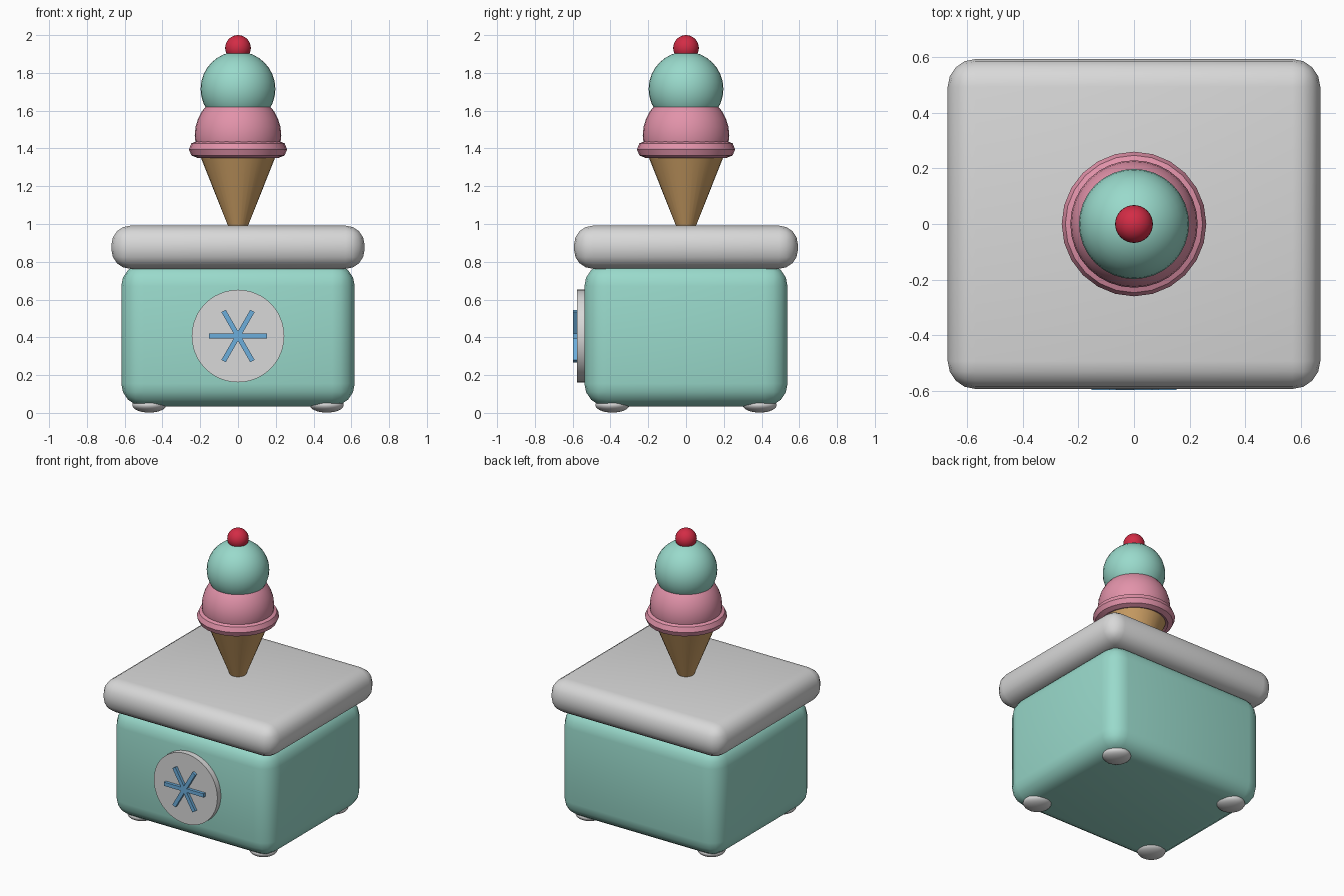
import bpy
import math

if "Cube" in bpy.data.objects:
    bpy.data.objects.remove(bpy.data.objects["Cube"], do_unlink=True)


def material(name, r, g, b):
    mat = bpy.data.materials.new(name)
    mat.use_nodes = True
    mat.diffuse_color = (r, g, b, 1)
    mat.node_tree.nodes["Principled BSDF"].inputs["Base Color"].default_value = (r, g, b, 1)
    return mat


MINT = material("mint", 0.32, 0.70, 0.60)
WHITE = material("soft_white", 0.69, 0.69, 0.69)
PINK = material("pink", 0.76, 0.29, 0.40)
WAFER = material("wafer", 0.61, 0.35, 0.13)
RED = material("cherry_red", 0.65, 0.025, 0.06)
BLUE = material("ice_blue", 0.15, 0.42, 0.71)


def finish(name, mat, smooth=True):
    obj = bpy.context.object
    obj.name = name
    obj.data.materials.clear()
    obj.data.materials.append(mat)
    if smooth:
        bpy.ops.object.shade_smooth_by_angle(angle=math.radians(35))
    return obj


def box(name, mat, loc, size, bevel=0.0, rot=(0, 0, 0)):
    bpy.ops.mesh.primitive_cube_add(size=1, location=loc, rotation=rot)
    obj = bpy.context.object
    obj.scale = size
    bpy.ops.object.transform_apply(location=False, rotation=False, scale=True)
    if bevel:
        mod = obj.modifiers.new("rounding", "BEVEL")
        mod.width = bevel
        mod.segments = 4
        bpy.ops.object.modifier_apply(modifier=mod.name)
    return finish(name, mat, bevel > 0)


def ball(name, mat, loc, radius, squash=1.0):
    bpy.ops.mesh.primitive_uv_sphere_add(segments=32, ring_count=16, radius=radius, location=loc)
    bpy.context.object.scale.z = squash
    return finish(name, mat)


# Cart body, lid and feet
box("cart_body", MINT, (0, 0, 0.413), (1.236, 1.076, 0.756), 0.12)
box("cart_lid", WHITE, (0, 0, 0.877), (1.34, 1.186, 0.228), 0.1)
for side, x in (("left", 0.47), ("right", -0.47)):
    for end, y in (("front", -0.39), ("back", 0.39)):
        ball(f"{end}_{side}_foot", WHITE, (x, y, 0.042), 0.09, 0.45)

# Round badge with a six-armed snowflake
bpy.ops.mesh.primitive_cylinder_add(vertices=48, radius=0.245, depth=0.06,
                                    location=(0, -0.547, 0.407), rotation=(math.pi / 2, 0, 0))
finish("badge", WHITE)
for i in range(3):
    box(f"snowflake_bar_{i + 1}", BLUE, (0, -0.584, 0.407), (0.306, 0.026, 0.026),
        rot=(0, i * math.pi / 3, 0))

# Ice cream on top
bpy.ops.mesh.primitive_cone_add(vertices=32, radius1=0.037, radius2=0.2, depth=0.41,
                                location=(0, 0, 1.155))
finish("wafer_cone", WAFER)
bpy.ops.mesh.primitive_torus_add(major_segments=24, minor_segments=8, major_radius=0.215,
                                 minor_radius=0.045, location=(0, 0, 1.395))
finish("scoop_rim", PINK)
ball("lower_scoop", PINK, (0, 0, 1.47), 0.229)
ball("upper_scoop", MINT, (0, 0, 1.715), 0.198)
ball("cherry", RED, (0, 0, 1.932), 0.068)
